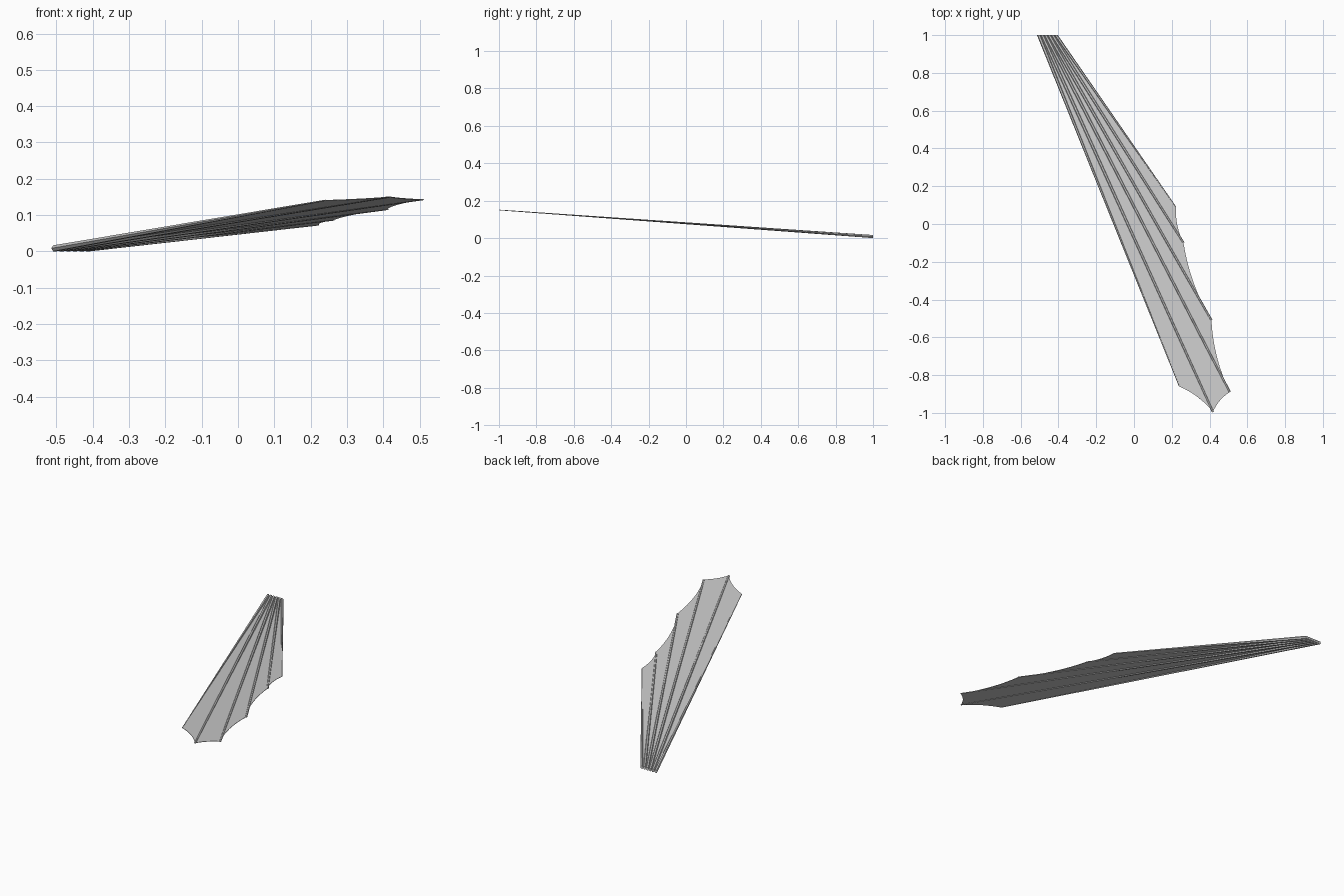
import bpy
from mathutils import Vector

cube = bpy.data.objects.get("Cube")
if cube:
    bpy.data.objects.remove(cube)

grey = bpy.data.materials.new("light_grey")
grey.use_nodes = True
grey.diffuse_color = (0.6, 0.6, 0.6, 1)
grey.node_tree.nodes["Principled BSDF"].inputs["Base Color"].default_value = grey.diffuse_color


def on_slope(x, y):
    """Point on the gently rising plane of the fin."""
    return Vector((x, y, 0.0085 + 0.071 * (1 - y)))


def add_mesh(name, verts, faces):
    mesh = bpy.data.meshes.new(name)
    mesh.from_pydata(verts, [], faces)
    mesh.materials.append(grey)
    obj = bpy.data.objects.new(name, mesh)
    bpy.context.collection.objects.link(obj)
    return obj


# Fan layout: evenly spaced roots, one tip for each ray
TIPS = [on_slope(*p) for p in ((0.24, -0.86), (0.418, -0.995), (0.507, -0.89),
                               (0.41, -0.51), (0.262, -0.1), (0.222, 0.09))]
ROOTS = [on_slope(-0.504 + 0.0182 * i, 1) for i in range(len(TIPS))]
LAST = len(TIPS) - 1


def add_ray(name, root, tip, tip_width):
    """Tapered ray with a six-sided section that flattens toward the tip."""
    along = (tip - root).normalized()
    side = Vector((-along.y, along.x, 0)).normalized()
    up = Vector((0, 0, 1))
    corners = ((1, 0), (0.5, 0.87), (-0.5, 0.87), (-1, 0), (-0.5, -0.87), (0.5, -0.87))
    n = len(corners)
    root_side = Vector((1, 0, 0))       # roots are cut square along the back
    verts = [root + root_side * c * 0.01 + up * s * 0.0095 for c, s in corners]
    verts += [tip + side * c * tip_width + up * s * 0.002 for c, s in corners]
    faces = [(i, (i + 1) % n, n + (i + 1) % n, n + i) for i in range(n)]
    faces += [tuple(range(n))[::-1], tuple(range(n, 2 * n))]
    return add_mesh(name, verts, faces)


# Rays
for i, (root, tip) in enumerate(zip(ROOTS, TIPS)):
    add_ray(f"fin_ray_{i + 1}", root, tip, 0.002 if i in (0, LAST) else 0.006)

# Webbing between neighbouring rays, with a scalloped outer edge
STEPS = 8
for i in range(LAST):
    a, b = TIPS[i], TIPS[i + 1]
    chord = b - a
    inward = Vector((chord.y, -chord.x, 0)).normalized()
    middle_root = (ROOTS[i] + ROOTS[i + 1]) / 2
    if inward.dot(middle_root - a) < 0:
        inward.negate()
    sag = 0.035 * chord.length + 0.006
    verts = []
    for k in range(STEPS + 1):
        t = k / STEPS
        edge = a.lerp(b, t) + inward * sag * 4 * t * (1 - t)
        verts += [ROOTS[i].lerp(ROOTS[i + 1], t), on_slope(edge.x, edge.y)]
    faces = [(2 * k, 2 * k + 1, 2 * k + 3, 2 * k + 2) for k in range(STEPS)]
    web = add_mesh(f"fin_web_{i + 1}", verts, faces)
    thick = web.modifiers.new("thickness", "SOLIDIFY")
    thick.thickness = 0.002
    thick.offset = 0
